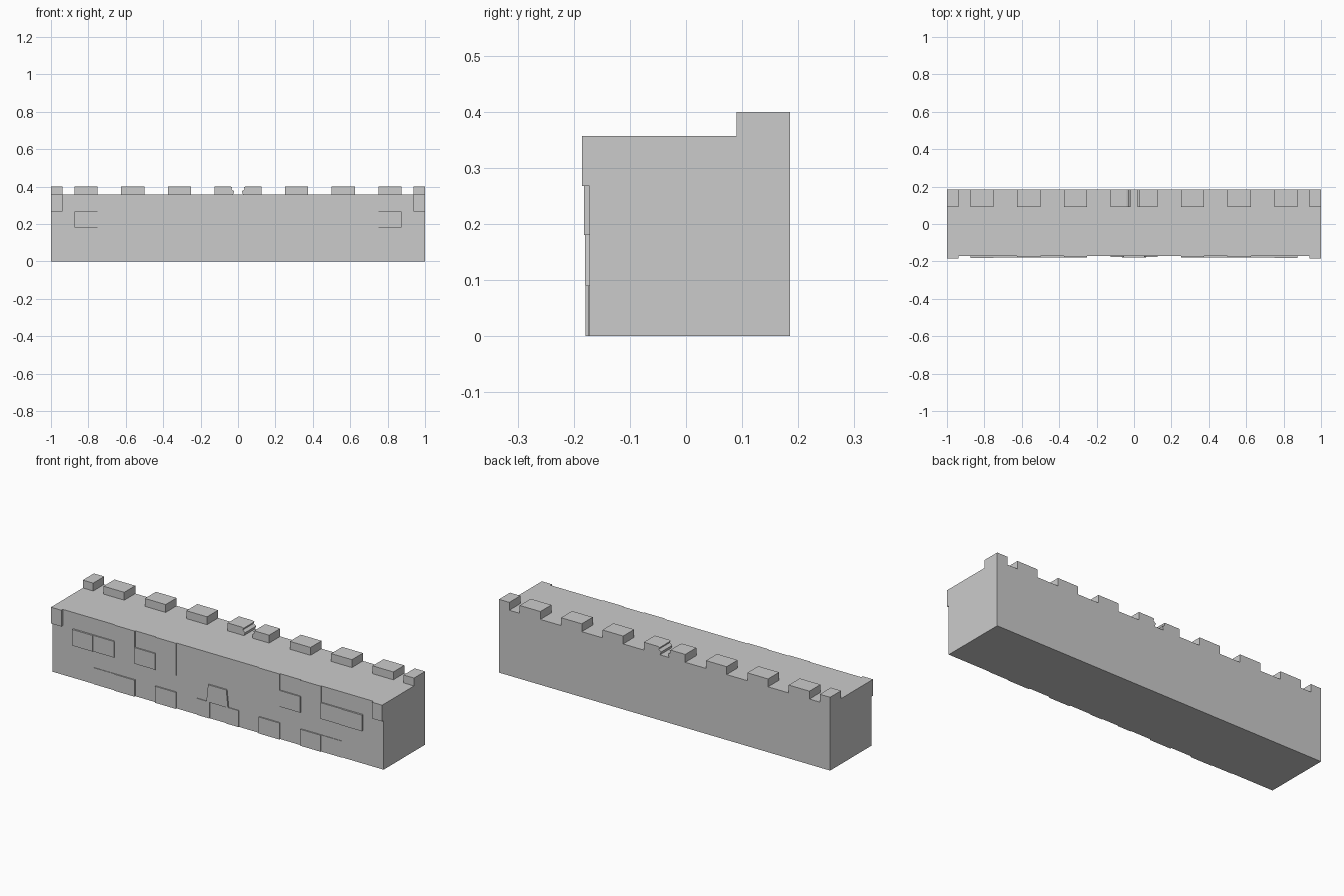
import bpy, bmesh

if "Cube" in bpy.data.objects:
    bpy.data.objects.remove(bpy.data.objects["Cube"])

BACK, FACE, TOP = 0.185, -0.172, 0.357


def prism(name, profile, y0, y1):
    """Extrude an x/z outline from y0 to y1."""
    bm = bmesh.new()
    face = bm.faces.new([bm.verts.new((x, y0, z)) for x, z in profile])
    ext = bmesh.ops.extrude_face_region(bm, geom=[face])
    verts = [v for v in ext["geom"] if isinstance(v, bmesh.types.BMVert)]
    bmesh.ops.translate(bm, verts=verts, vec=(0, y1 - y0, 0))
    bmesh.ops.recalc_face_normals(bm, faces=bm.faces)
    mesh = bpy.data.meshes.new(name)
    bm.to_mesh(mesh)
    bm.free()
    ob = bpy.data.objects.new(name, mesh)
    bpy.context.collection.objects.link(ob)
    return ob


def box(name, x0, x1, z0, z1, y0, y1):
    return prism(name, [(x0, z0), (x1, z0), (x1, z1), (x0, z1)], y0, y1)


def both_sides(ob):
    ob.modifiers.new("mirror", "MIRROR").use_axis[0] = True


# solid wall
box("wall", -1, 1, 0, TOP, FACE, BACK)

# battlements along the back edge
for x0, x1 in [(0.9375, 1), (0.75, 0.875), (0.5, 0.625), (0.25, 0.375)]:
    both_sides(box("merlon", x0, x1, TOP, 0.4, 0.09, BACK))

# broken central merlon
both_sides(prism("broken_merlon", [
    (0.125, TOP), (0.125, 0.4), (0.04, 0.4), (0.03, 0.396),
    (0.035, 0.385), (0.02, 0.375), (0.027, TOP)], 0.09, BACK))

# raised bricks on the front: x0, x1, z0, z1, front y
bricks = [
    (0.9375, 1, 0.268, TOP, -0.185),
    (0.5, 0.625, 0.268, TOP, -0.177),
    (0.25, 0.375, 0.268, TOP, -0.177),
    (0.75, 0.875, 0.18, 0.268, -0.182),
    (0.625, 0.75, 0.18, 0.268, -0.179),
    (0.375, 0.5, 0.18, 0.268, -0.179),
    (0.25, 0.375, 0.18, 0.268, -0.176),
    (0.5, 0.625, 0, 0.09, -0.179),
    (0.25, 0.375, 0, 0.09, -0.179),
    (0.625, 0.75, 0, 0.09, -0.175),
    (0.05, 0.125, 0, 0.09, -0.176),
]
for x0, x1, z0, z1, y in bricks:
    both_sides(box("brick", x0, x1, z0, z1, y, FACE))

# tapered brick in the middle
prism("centre_brick", [(-0.065, 0.09), (0.065, 0.09), (0.055, 0.185), (-0.055, 0.185)],
      -0.18, FACE)
